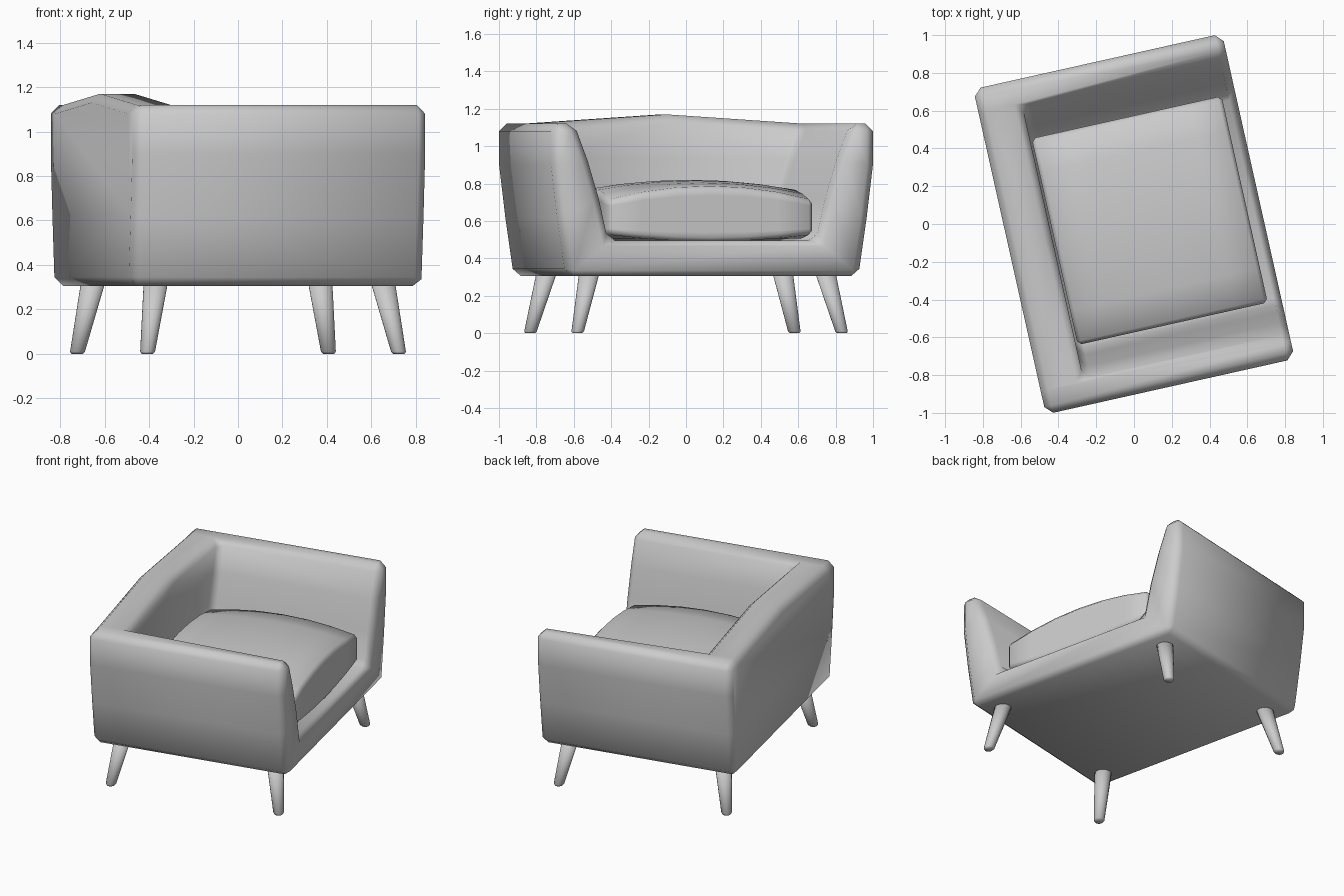
import bpy, bmesh, math
from mathutils import Matrix, Vector

if "Cube" in bpy.data.objects:
    bpy.data.objects.remove(bpy.data.objects["Cube"])

TURN = Matrix.Rotation(math.radians(12.6), 4, 'Z')   # whole chair is turned


def finish(bm, name, bevel=0, angle=35, segments=1):
    bmesh.ops.recalc_face_normals(bm, faces=bm.faces)
    me = bpy.data.meshes.new(name)
    bm.to_mesh(me)
    bm.free()
    me.shade_smooth()
    ob = bpy.data.objects.new(name, me)
    bpy.context.collection.objects.link(ob)
    ob.matrix_world = TURN
    if bevel:
        m = ob.modifiers.new("soft_edges", 'BEVEL')
        m.width, m.segments = bevel, segments
        m.limit_method, m.angle_limit = 'ANGLE', math.radians(angle)
    return ob


# Body: U-shaped arm and base section with a peaked back wall (opens to local +x)
OUTER = [(.802, .305), (.848, .62), (.882, .90), (.882, 1.12)]
INNER = [(.57, .495), (.62, .72), (.68, .92), (.755, 1.12)]
BACK, WALL, FRONT = -.675, -.44, .675
bm = bmesh.new()


def ring(chain, x, side):
    return [bm.verts.new((x, side * y, z)) for y, z in chain]


def strip(a, b):
    for i in range(len(a) - 1):
        bm.faces.new((a[i], a[i + 1], b[i + 1], b[i]))


of, ob_, inf, inw, top_back = {}, {}, {}, {}, {}
for s in (-1, 1):
    of[s], ob_[s] = ring(OUTER, FRONT, s), ring(OUTER, BACK, s)
    inf[s], inw[s] = ring(INNER, FRONT, s), ring(INNER, WALL, s)
    top_back[s] = bm.verts.new((BACK, s * INNER[-1][0], INNER[-1][1]))
    strip(of[s], ob_[s])                       # outer side
    strip(inf[s], inw[s])                      # inner side
    strip(of[s], inf[s])                       # arm front
    bm.faces.new((of[s][-1], inf[s][-1], inw[s][-1], top_back[s], ob_[s][-1]))
peak_b = bm.verts.new((BACK, 0, 1.17))
peak_w = bm.verts.new((WALL, 0, 1.17))
for s in (-1, 1):
    bm.faces.new((top_back[s], inw[s][-1], peak_w, peak_b))
bm.faces.new((of[-1][0], of[1][0], inf[1][0], inf[-1][0]))      # front rail
bm.faces.new((inf[-1][0], inf[1][0], inw[1][0], inw[-1][0]))    # seat deck
bm.faces.new((of[-1][0], of[1][0], ob_[1][0], ob_[-1][0]))      # underside
bm.faces.new(inw[-1] + [peak_w] + inw[1][::-1])                 # back, inside
bm.faces.new(ob_[-1] + [top_back[-1], peak_b, top_back[1]] + ob_[1][::-1])
finish(bm, "upholstered_body", .04)

# Seat cushion: puffed box
bm = bmesh.new()
bmesh.ops.create_cube(bm, size=2)
bmesh.ops.subdivide_edges(bm, edges=bm.edges[:], cuts=5, use_grid_fill=True)
for v in bm.verts:
    u, w, t = v.co
    a, b = 1 - u * u, 1 - w * w
    top = .71 + .075 * b + .06 * a - .025 * a * b
    low = .53 - .04 * max(a, b)
    v.co = (.085 + .515 * u, .56 * w, low + (top - low) * (t + 1) / 2)
finish(bm, "seat_cushion", .02, 50)

# Splayed tapered legs
for fx, fy, name in ((1, 1, "front_leg_a"), (1, -1, "front_leg_b"),
                     (-1, 1, "back_leg_a"), (-1, -1, "back_leg_b")):
    foot, head = Vector((fx * .58, fy * .725, 0)), Vector((fx * .522, fy * .645, .33))
    bm = bmesh.new()
    rings = []
    for t, r in ((0, .026), (.03, .034), (1, .056)):
        c = foot.lerp(head, t)
        rings.append([bm.verts.new(c + Vector((r * math.cos(k * math.pi / 8),
                                               r * math.sin(k * math.pi / 8), 0)))
                      for k in range(16)])
    for lo, hi in zip(rings, rings[1:]):
        strip(lo + lo[:1], hi + hi[:1])
    bm.faces.new(rings[0])
    bm.faces.new(rings[-1])
    finish(bm, name)
